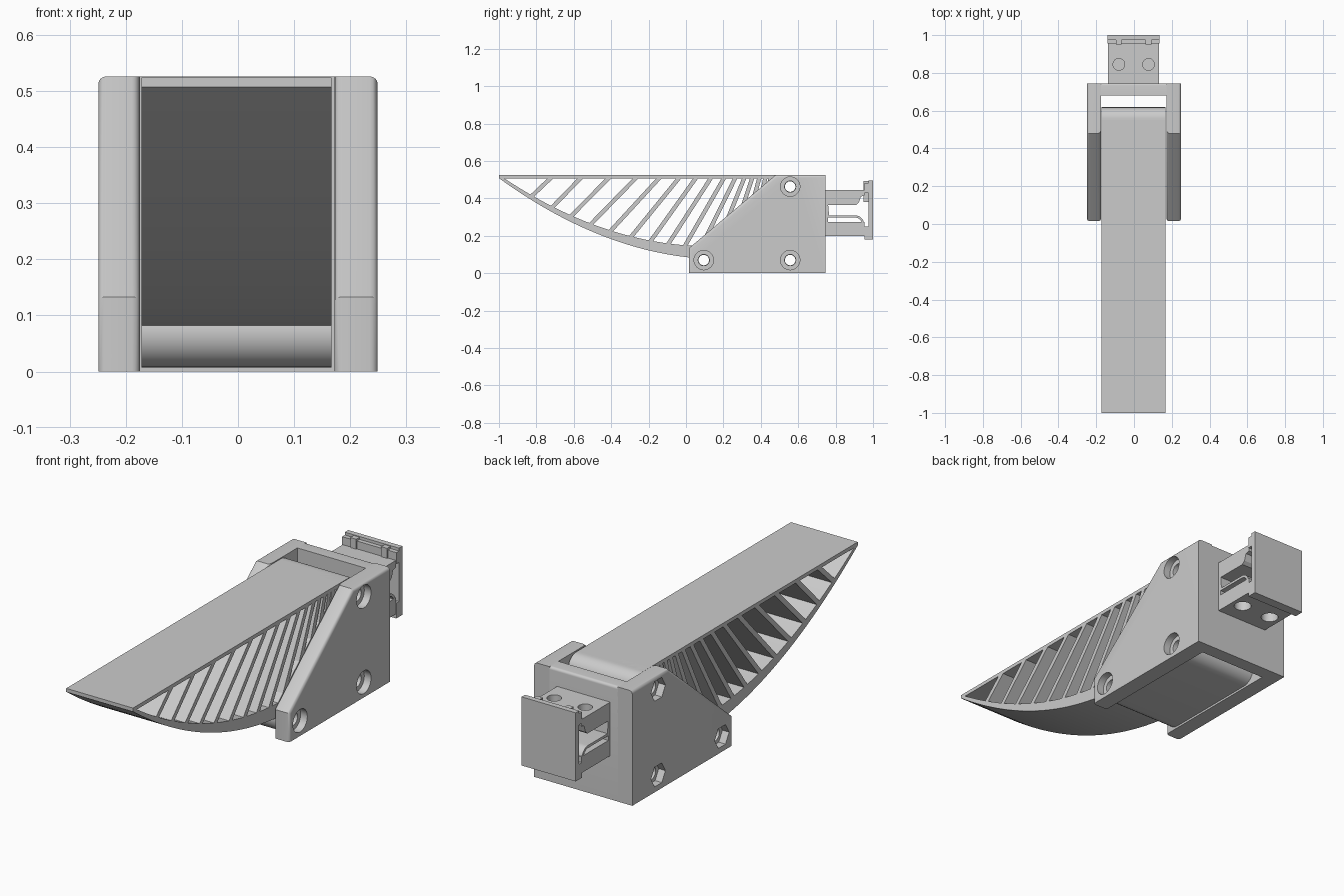
import bpy, bmesh, math
from mathutils import Matrix

cube = bpy.data.objects.get("Cube")
if cube:
    bpy.data.objects.remove(cube, do_unlink=True)

grey = bpy.data.materials.new("light_grey_plastic")
grey.use_nodes = True
COLOUR = (0.6, 0.6, 0.6, 1)
grey.diffuse_color = COLOUR
grey.node_tree.nodes["Principled BSDF"].inputs["Base Color"].default_value = COLOUR


def add_object(name, bm):
    bmesh.ops.recalc_face_normals(bm, faces=bm.faces)
    mesh = bpy.data.meshes.new(name)
    bm.to_mesh(mesh)
    bm.free()
    mesh.materials.append(grey)
    obj = bpy.data.objects.new(name, mesh)
    bpy.context.collection.objects.link(obj)
    return obj


def prism_mesh(profile, x0, x1):
    """Extrude a (y, z) profile along x."""
    bm = bmesh.new()
    face = bm.faces.new([bm.verts.new((x0, y, z)) for y, z in profile])
    new = bmesh.ops.extrude_face_region(bm, geom=[face])["geom"]
    bmesh.ops.translate(bm, vec=(x1 - x0, 0, 0),
                        verts=[v for v in new if isinstance(v, bmesh.types.BMVert)])
    return bm


def prism(name, profile, x0, x1):
    return add_object(name, prism_mesh(profile, x0, x1))


def box(name, x0, x1, y0, y1, z0, z1):
    return prism(name, [(y0, z0), (y1, z0), (y1, z1), (y0, z1)], x0, x1)


def cylinder(centre, radius, depth, axis, sides=32):
    bm = bmesh.new()
    turn = Matrix.Rotation(math.pi / 2, 4, "Y") if axis == "X" else Matrix()
    bmesh.ops.create_cone(bm, cap_ends=True, segments=sides, radius1=radius, radius2=radius,
                          depth=depth, matrix=Matrix.Translation(centre) @ turn)
    return add_object("hole_cutter", bm)


def smooth(obj):
    bpy.ops.object.select_all(action="DESELECT")
    obj.select_set(True)
    bpy.context.view_layer.objects.active = obj
    bpy.ops.object.shade_smooth_by_angle(angle=math.radians(30))


def cut(obj, cutters):
    bpy.context.view_layer.objects.active = obj
    for cutter in cutters:
        cutter.hide_render = True
        mod = obj.modifiers.new("hole", "BOOLEAN")
        mod.operation, mod.solver, mod.object = "DIFFERENCE", "EXACT", cutter
        bpy.ops.object.modifier_apply(modifier=mod.name)
        bpy.data.objects.remove(cutter, do_unlink=True)
    smooth(obj)


def arc(cy, cz, r, a0, a1, steps=10):
    angles = [math.radians(a0 + (a1 - a0) * i / steps) for i in range(steps + 1)]
    return [(cy + r * math.cos(a), cz + r * math.sin(a)) for a in angles]


HOLES = [(0.095, 0.07), (0.557, 0.07), (0.557, 0.463)]
FX0, FX1 = -0.172, 0.167      # finger width
TOP = 0.524


# Flexible finger: flat top skin and curved lower skin
def outer(y):
    t = y + 1
    return 0.508 - 0.724 * t + 0.302 * t * t


def inner(y):
    return min(outer(y) + 0.018 + 0.045 * (y + 1), TOP - 0.005)


prism("finger_top_skin", [(-1, 0.507), (0.55, 0.507), (0.55, TOP), (-1, TOP)], FX0, FX1)
ys = [-1 + 1.07 * i / 32 for i in range(33)]
smooth(prism("finger_curved_skin",
             [(y, outer(y)) for y in ys] + [(y, inner(y)) for y in reversed(ys)], FX0, FX1))

# Fan of ribs, steeper and closer toward the base
RIB_TOPS = [-0.72, -0.56, -0.41, -0.265, -0.14, -0.035, 0.055, 0.135, 0.205,
            0.265, 0.313, 0.355, 0.393, 0.425, 0.452]
RIB_FEET = [-0.83, -0.72, -0.62, -0.515, -0.41, -0.3, -0.195, -0.1, -0.01,
            0.083, 0.163, 0.233, 0.29, 0.34, 0.382]
for top, foot in zip(RIB_TOPS, RIB_FEET):
    z0, z1 = (inner(foot) if foot < 0 else 0.155) - 0.012, 0.512
    half = 0.011 * math.hypot(top - foot, z1 - z0) / (z1 - z0)
    prism("finger_rib", [(foot - half, z0), (foot + half, z0),
                         (top + half, z1), (top - half, z1)], FX0, FX1)

# Solid finger root, rounded around the three bolt holes
root = prism("finger_root",
             arc(*HOLES[0], 0.063, 150, 270) + arc(*HOLES[1], 0.063, 270, 360)
             + arc(*HOLES[2], 0.061, 0, 90) + [(0.495, TOP), (0.05, 0.145)], FX0, FX1)
cut(root, [cylinder((0, y, z), 0.028, 1, "X") for y, z in HOLES])

# Holder arms: round counterbores on the left, hexagonal nut pockets on the right
ARM = [(0.015, 0), (0.745, 0), (0.745, 0.526), (0.48, 0.526), (0.015, 0.133)]
for name, side, x_in, sides in (("left_arm", 1, 0.172, 32), ("right_arm", -1, -0.175, 6)):
    bm = prism_mesh(ARM, x_in, side * 0.249)
    rounded = []
    for e in bm.edges:
        a, b = (v.co for v in e.verts)
        lengthwise = abs(a.x - b.x) > 0.01
        bottom = max(a.z, b.z) < 0.01
        back = min(a.y, b.y) > 0.74
        inner_top = min(a.z, b.z) > 0.5 and abs(a.x) < 0.2
        if not (lengthwise or bottom or back or inner_top):
            rounded.append(e)
    bmesh.ops.bevel(bm, geom=rounded, offset=0.014, segments=4, profile=0.5, affect="EDGES")
    arm = add_object("holder_" + name, bm)
    cutters = []
    for y, z in HOLES:
        cutters.append(cylinder((side * 0.2, y, z), 0.03, 0.3, "X"))
        cutters.append(cylinder((side * 0.26, y, z), 0.052, 0.09, "X", sides))
    cut(arm, cutters)

# Holder back wall with a softened upper rear edge
smooth(prism("holder_back_wall",
             [(0.68, 0), (0.745, 0)] + arc(0.733, 0.514, 0.012, 0, 90, 5) + [(0.68, 0.526)],
             -0.176, 0.173))

# Rear mount: two jaws, a web and a springy tongue between them
MX0, MX1 = -0.137, 0.133
upper = prism("mount_upper_jaw",
              [(0.74, 0.365), (0.91, 0.365), (0.925, 0.378), (0.935, 0.41),
               (0.955, 0.415), (0.955, 0.446), (0.74, 0.446)], MX0, MX1)
cut(upper, [cylinder((x, 0.845, 0.446), 0.031, 0.1, "Z") for x in (-0.08, 0.077)])
lower = box("mount_lower_jaw", MX0, MX1, 0.74, 0.955, 0.2, 0.275)
cut(lower, [cylinder((x, 0.845, 0.2), 0.038, 0.1, "Z") for x in (-0.08, 0.077)])
box("mount_web", MX0, MX1, 0.74, 0.758, 0.27, 0.37)
smooth(prism("mount_tongue",
             [(0.75, 0.297)] + arc(0.905, 0.262, 0.035, 90, 0)
             + arc(0.905, 0.262, 0.047, 0, 90) + [(0.765, 0.309), (0.76, 0.366), (0.75, 0.366)],
             MX0, MX1))

# Rear cover plate with lips and clips
box("cover_plate", -0.14, 0.135, 0.975, 1, 0.18, 0.495)
box("cover_top_lip", -0.14, 0.135, 0.955, 0.976, 0.43, 0.482)
box("cover_bottom_lip", -0.14, 0.135, 0.955, 0.976, 0.18, 0.25)
for x in (-0.08, 0.077):
    box("cover_clip", x - 0.015, x + 0.015, 0.95, 0.976, 0.38, 0.492)
